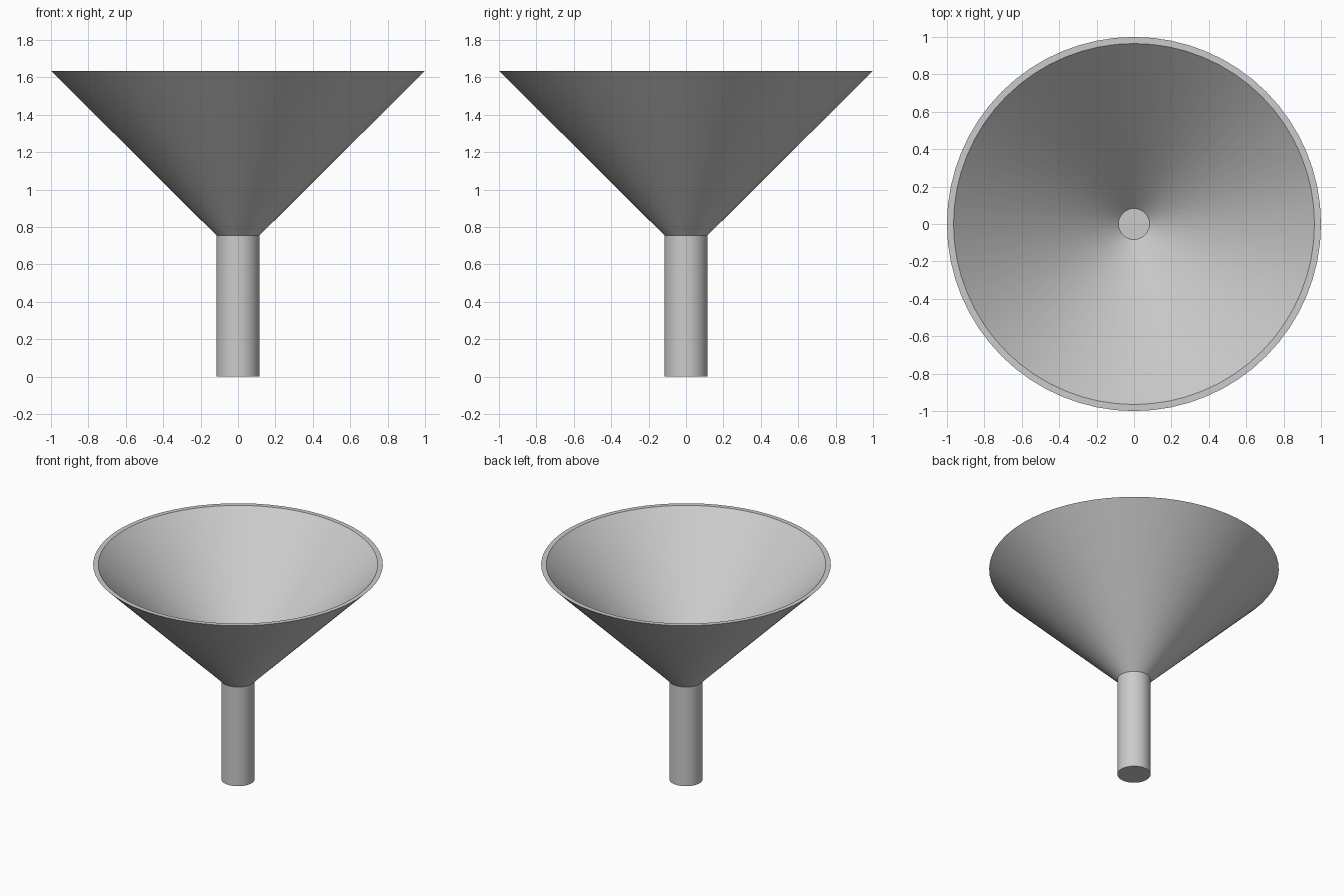
import bpy
import bmesh
from math import radians, sin, cos, tau

cube = bpy.data.objects.get("Cube")
if cube:
    bpy.data.objects.remove(cube, do_unlink=True)

SEGMENTS = 64
STEM_R, STEM_TOP = 0.115, 0.755
BOWL_R, BOWL_TOP = 1.0, 1.635
HOLE_R, WALL = 0.083, 0.035

grey = bpy.data.materials.new("light_grey")
grey.use_nodes = True
colour = (0.6, 0.6, 0.6, 1.0)
grey.diffuse_color = colour
grey.node_tree.nodes["Principled BSDF"].inputs["Base Color"].default_value = colour


def lathe(name, profile, closed=False):
    """Spin (radius, height) points about z; open profiles get end caps."""
    bm = bmesh.new()
    rings = []
    for r, z in profile:
        rings.append([bm.verts.new((r * cos(tau * i / SEGMENTS), r * sin(tau * i / SEGMENTS), z))
                      for i in range(SEGMENTS)])
    pairs = list(zip(rings, rings[1:]))
    if closed:
        pairs.append((rings[-1], rings[0]))
    else:
        bm.faces.new(rings[0])
        bm.faces.new(rings[-1])
    for a, b in pairs:
        for i in range(SEGMENTS):
            j = (i + 1) % SEGMENTS
            bm.faces.new((a[i], a[j], b[j], b[i]))
    bmesh.ops.recalc_face_normals(bm, faces=bm.faces)
    mesh = bpy.data.meshes.new(name)
    bm.to_mesh(mesh)
    bm.free()
    mesh.materials.append(grey)
    obj = bpy.data.objects.new(name, mesh)
    bpy.context.collection.objects.link(obj)
    bpy.ops.object.select_all(action="DESELECT")
    obj.select_set(True)
    bpy.context.view_layer.objects.active = obj
    bpy.ops.object.shade_smooth_by_angle(angle=radians(30))
    return obj


# Solid stem below the bowl
lathe("stem", [(STEM_R, 0), (STEM_R, STEM_TOP)])

# Thin-walled conical bowl with a flat rim
lathe("bowl", [(STEM_R, STEM_TOP), (BOWL_R, BOWL_TOP),
               (BOWL_R - WALL, BOWL_TOP), (HOLE_R, STEM_TOP)], closed=True)
